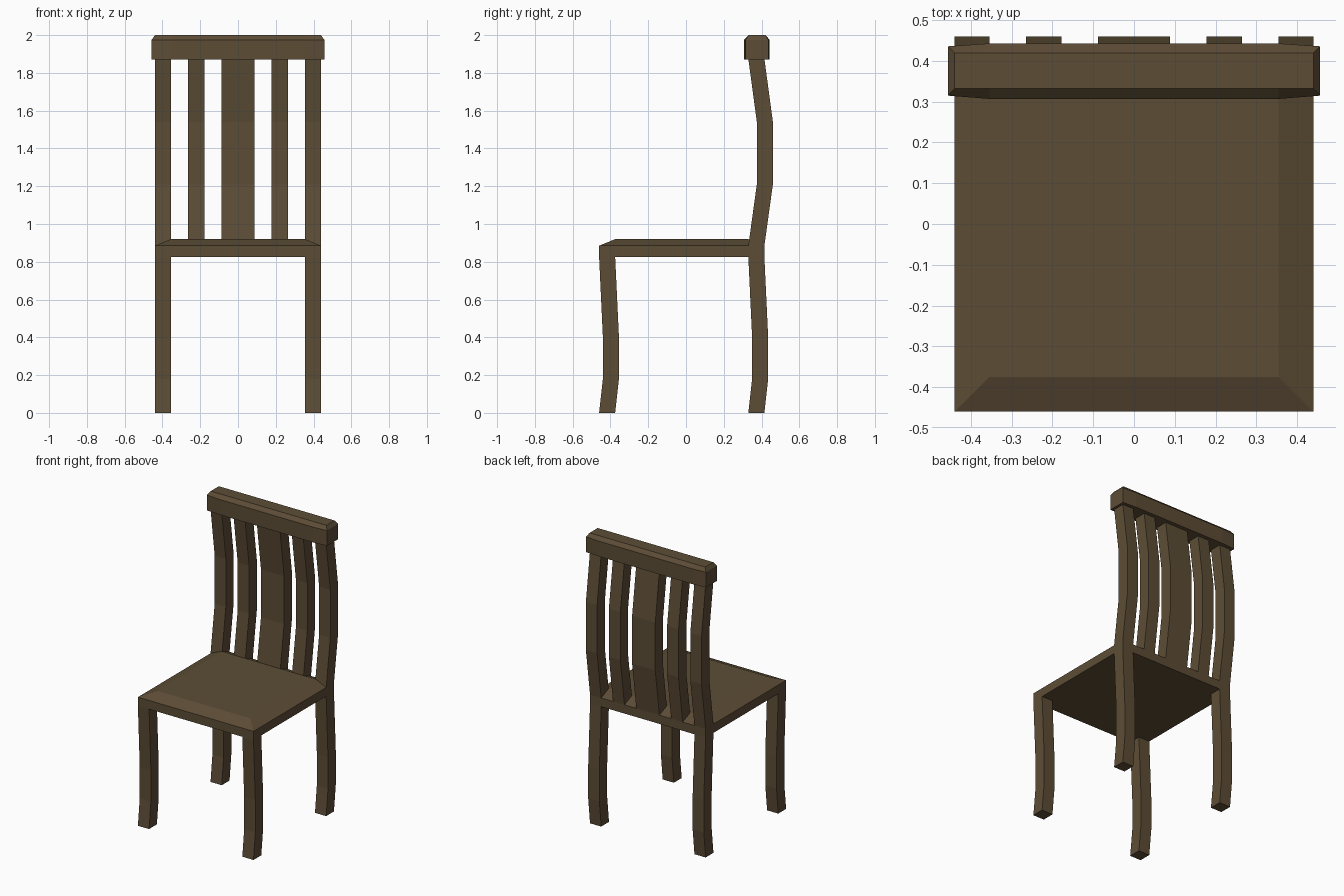
import bpy, bmesh

if "Cube" in bpy.data.objects:
    bpy.data.objects.remove(bpy.data.objects["Cube"])

wood = bpy.data.materials.new("dark brown wood")
wood.diffuse_color = (0.108, 0.073, 0.036, 1)
wood.use_nodes = True
wood.node_tree.nodes["Principled BSDF"].inputs["Base Color"].default_value = wood.diffuse_color


def loft(name, rings):
    """Skin a stack of equal-length closed rings and cap both ends."""
    bm = bmesh.new()
    vs = [[bm.verts.new(p) for p in r] for r in rings]
    n = len(rings[0])
    for a, b in zip(vs, vs[1:]):
        for i in range(n):
            j = (i + 1) % n
            bm.faces.new((a[i], a[j], b[j], b[i]))
    bm.faces.new(vs[0][::-1])
    bm.faces.new(vs[-1])
    bmesh.ops.recalc_face_normals(bm, faces=bm.faces)
    me = bpy.data.meshes.new(name)
    bm.to_mesh(me)
    bm.free()
    me.materials.append(wood)
    ob = bpy.data.objects.new(name, me)
    bpy.context.collection.objects.link(ob)
    return ob


def rect(x0, x1, y0, y1, z):
    return [(x0, y0, z), (x1, y0, z), (x1, y1, z), (x0, y1, z)]


def bar(name, x0, x1, path, depth=0.085):
    """Bent bar: path lists (front y, z)."""
    return loft(name, [rect(x0, x1, y, y + depth, z) for y, z in path])


# Seat with sloped rim
loft("seat", [rect(-0.44, 0.44, -0.46, 0.415, 0.825),
              rect(-0.44, 0.44, -0.46, 0.415, 0.885),
              rect(-0.355, 0.355, -0.375, 0.33, 0.92)])

# Bent legs and back posts
bend = [(0, 0), (0.02, 0.18), (0.02, 0.40), (0, 0.825)]
back = [(0.33, 0.885), (0.375, 1.21), (0.375, 1.54), (0.33, 1.875)]
for side, x0, x1 in (("left", -0.44, -0.355), ("right", 0.355, 0.44)):
    bar("front_leg_" + side, x0, x1, [(y - 0.46, z) for y, z in bend])
    bar("back_leg_" + side, x0, x1, [(y + 0.33, z) for y, z in bend])
    bar("back_post_" + side, x0, x1, back)

# Slats between the posts
bar("slat_left", -0.265, -0.178, back)
bar("slat_centre", -0.088, 0.088, back)
bar("slat_right", 0.178, 0.265, back)


# Top rail, slightly bulged, with chamfered top
def rail_ring(xe, f_end, f_mid, b_mid, b_end, z):
    xm = 0.355
    return [(-xe, f_end, z), (-xm, f_mid, z), (xm, f_mid, z), (xe, f_end, z),
            (xe, b_end, z), (xm, b_mid, z), (-xm, b_mid, z), (-xe, b_end, z)]


loft("top_rail", [rail_ring(0.457, 0.315, 0.307, 0.443, 0.436, 1.87),
                  rail_ring(0.457, 0.315, 0.307, 0.443, 0.436, 1.975),
                  rail_ring(0.44, 0.332, 0.332, 0.42, 0.42, 2.0)])
